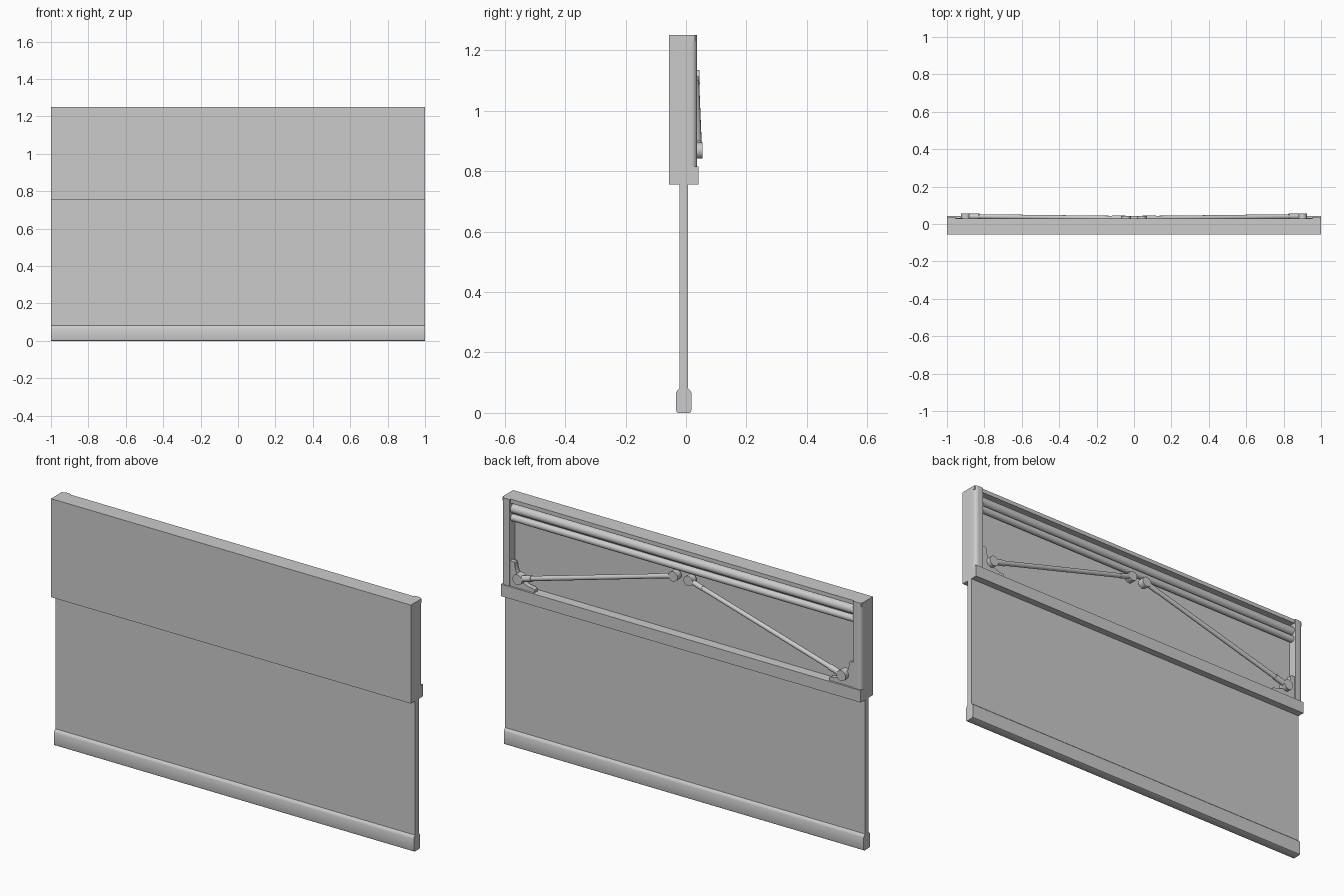
import bpy, bmesh, math
from mathutils import Vector

if "Cube" in bpy.data.objects:
    bpy.data.objects.remove(bpy.data.objects["Cube"])


def finish(name, bm, smooth=True):
    bmesh.ops.recalc_face_normals(bm, faces=bm.faces)
    mesh = bpy.data.meshes.new(name)
    bm.to_mesh(mesh)
    bm.free()
    ob = bpy.data.objects.new(name, mesh)
    bpy.context.collection.objects.link(ob)
    if smooth:
        bpy.ops.object.select_all(action='DESELECT')
        ob.select_set(True)
        bpy.context.view_layer.objects.active = ob
        bpy.ops.object.shade_smooth_by_angle(angle=math.radians(35))
    return ob


def prism(name, points, direction, smooth=False):
    """Extrude a closed outline of 3D points along a direction."""
    bm = bmesh.new()
    face = bm.faces.new([bm.verts.new(p) for p in points])
    new = bmesh.ops.extrude_face_region(bm, geom=[face])['geom']
    bmesh.ops.translate(bm, vec=direction,
                        verts=[v for v in new if isinstance(v, bmesh.types.BMVert)])
    return finish(name, bm, smooth)


def along_x(name, profile, half, smooth=False):
    return prism(name, [(-half, y, z) for y, z in profile], (2 * half, 0, 0), smooth)


def rod(name, a, b, r1, r2=None, sides=24):
    a, b = Vector(a), Vector(b)
    bm = bmesh.new()
    bmesh.ops.create_cone(bm, cap_ends=True, segments=sides, radius1=r1,
                          radius2=r1 if r2 is None else r2, depth=(b - a).length)
    bm.transform((b - a).to_track_quat('Z', 'Y').to_matrix().to_4x4())
    bmesh.ops.translate(bm, vec=(a + b) / 2, verts=bm.verts)
    return finish(name, bm)


def arc(cx, cy, r, a0, a1, n=6):
    return [(cx + r * math.cos(math.radians(a0 + (a1 - a0) * i / n)),
             cy + r * math.sin(math.radians(a0 + (a1 - a0) * i / n))) for i in range(n + 1)]


# Casing: front plate, sill and top cap
along_x("casing", [(-.056, .755), (.042, .755), (.042, .815), (-.007, .815),
                   (-.007, 1.23), (.03, 1.23), (.03, 1.25), (-.056, 1.25)], 1)

# Rails under the cap
rod("upper_roller", (-.957, .008, 1.195), (.957, .008, 1.195), .022, sides=32)
rod("lower_roller", (-.957, .012, 1.151), (.957, .012, 1.151), .017, sides=32)

# Hanging screen and its weighted bottom bar
along_x("screen", [(-.022, .07), (.007, .07), (.007, .76), (-.022, .76)], 1)
along_x("bottom_bar", [(-.026, 0), (.011, 0), (.016, .003), (.018, .01), (.018, .066),
                       (.015, .073), (.007, .081), (-.022, .081), (-.03, .073),
                       (-.033, .066), (-.033, .01), (-.031, .003)], 1, True)

for s, side in ((-1, "left"), (1, "right")):
    # Side column with rounded back corner
    outline = [(.955, -.007), (1, -.007)] + arc(.98, .017, .02, 0, 90) + [(.955, .037)]
    prism(side + "_column", [(s * x, y, .815) for x, y in outline], (0, 0, .435), True)

    # Corner bracket
    curve = arc(.83, .935, .1, 0, -90, 8)
    outline = [(.957, .815), (.957, .94), (.935, .94)] + curve + [(.82, .83), (.82, .815)]
    prism(side + "_bracket", [(s * x, .008, z) for x, z in outline], (0, .024, 0), True)

    # Folding arm: shoulder pivot, tapered tube, end collars, elbow pivot
    shoulder = Vector((s * .90, .041, .868))
    elbow = Vector((s * .042, .032, 1.11))
    rod(side + "_shoulder_pivot", shoulder - Vector((0, .025, 0)),
        shoulder + Vector((0, .014, 0)), .026)
    rod(side + "_elbow_pivot", elbow - Vector((0, .02, 0)),
        elbow + Vector((0, .012, 0)), .025)
    rod(side + "_arm_tube", shoulder, elbow, .012, .011)
    rod(side + "_shoulder_collar", shoulder, shoulder.lerp(elbow, .085), .014, .015)
    rod(side + "_elbow_collar", elbow, elbow.lerp(shoulder, .085), .012, .013)
